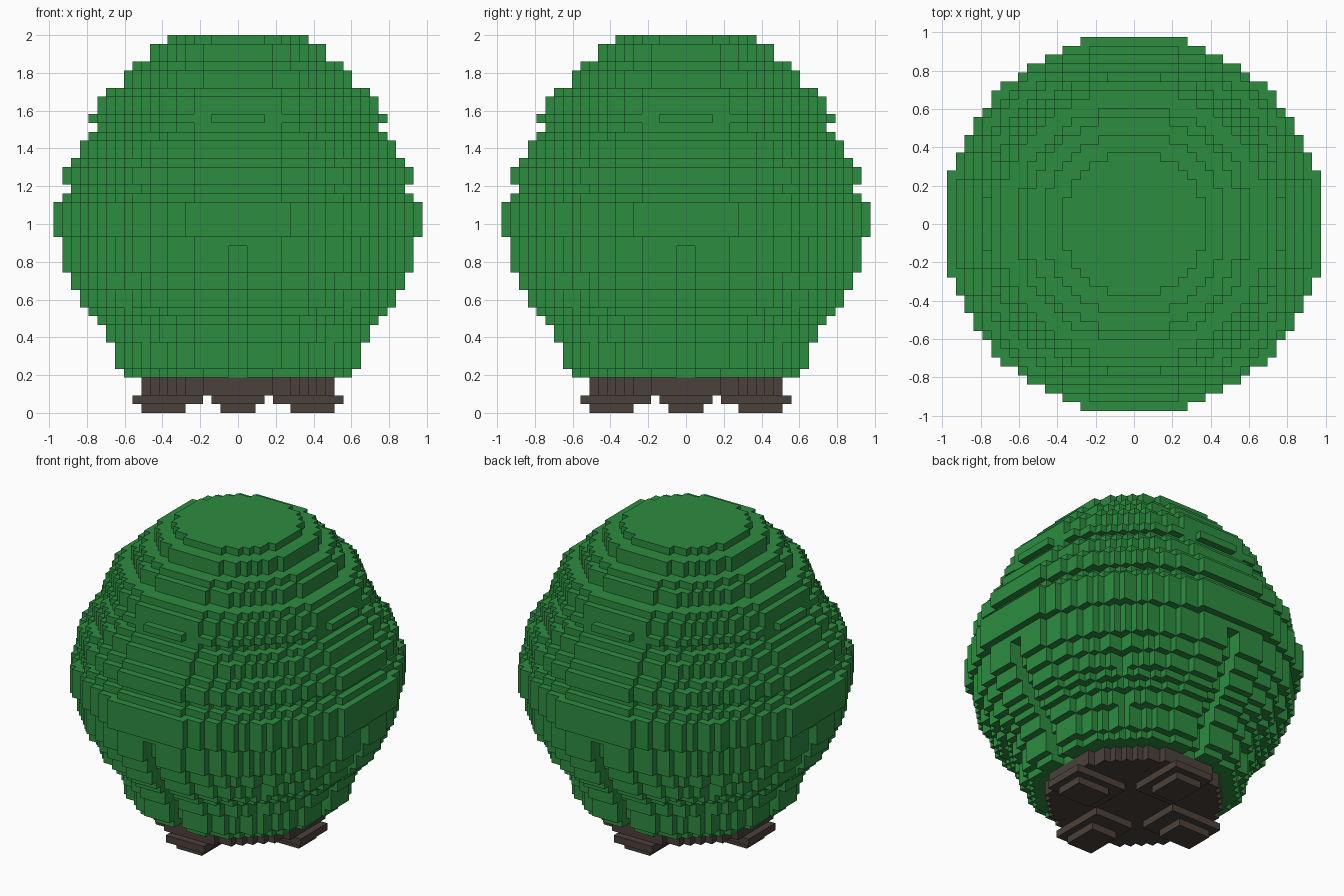
import bpy
import bmesh
from itertools import product

cube = bpy.data.objects.get("Cube")
if cube:
    bpy.data.objects.remove(cube, do_unlink=True)

V = 2 / 43  # block size


def material(name, rgb):
    mat = bpy.data.materials.new(name)
    mat.use_nodes = True
    mat.diffuse_color = (*rgb, 1)
    mat.node_tree.nodes["Principled BSDF"].inputs["Base Color"].default_value = (*rgb, 1)
    return mat


def disc(radius, k):
    """Blocks of one round layer, centred on the axis."""
    n = int(radius) + 1
    return {(i, j, k) for i in range(-n, n) for j in range(-n, n)
            if (i + .5) ** 2 + (j + .5) ** 2 < radius ** 2}


def block_object(name, cells, mat):
    """Mesh only the outer faces of a set of unit blocks."""
    bm = bmesh.new()
    verts = {}

    def vert(p):
        if p not in verts:
            verts[p] = bm.verts.new([c * V for c in p])
        return verts[p]

    for cell in sorted(cells):
        for axis, side in product(range(3), (0, 1)):
            step = list(cell)
            step[axis] += 2 * side - 1
            if tuple(step) in cells:
                continue
            u, w = (axis + 1) % 3, (axis + 2) % 3
            ring = []
            for a, b in ((0, 0), (1, 0), (1, 1), (0, 1)):
                p = list(cell)
                p[axis] += side
                p[u] += a
                p[w] += b
                ring.append(vert(tuple(p)))
            bm.faces.new(ring if side else ring[::-1])
    mesh = bpy.data.meshes.new(name)
    bm.to_mesh(mesh)
    bm.free()
    mesh.materials.append(mat)
    obj = bpy.data.objects.new(name, mesh)
    bpy.context.collection.objects.link(obj)
    return obj


green = material("leaf green", (.026, .262, .052))
brown = material("bark brown", (.07, .053, .042))

# Foliage: stacked round layers given as (radius, number of layers)
layers = [(13, 1), (14, 3), (15, 2), (16, 1), (17, 1), (18, 2), (19, 2), (20, 4),
          (21, 4), (20, 1), (19, 1), (20, 2), (19, 1), (18, 2), (17, 1), (16, 1),
          (16.6, 1), (16, 2), (15, 1), (13, 2), (12, 1), (10, 2), (8, 1)]
foliage = set()
k = 4
for radius, count in layers:
    for _ in range(count):
        layer = disc(radius + .24, k)
        # Vertical grooves in the lower half, on the axes and the diagonals
        if k < 19:
            core = disc(radius - 1.76, k)
            inner = disc(radius - .76, k)
            layer = {c for c in layer if not (
                (min(abs(c[0] + .5), abs(c[1] + .5)) < 1 and c not in core) or
                (abs(abs(c[0] + .5) - abs(c[1] + .5)) < 1 and c not in inner))}
        foliage |= layer
        k += 1
block_object("foliage", foliage, green)

# Trunk: a round slab on four stepped roots
trunk = disc(11.24, 2) | disc(11.24, 3)
for level, start, end, half in ((0, 6, 11, 2), (1, 4, 12, 3)):
    for r, s in product(range(start, end), range(-half, half)):
        trunk |= {(r, s, level), (-r - 1, s, level), (s, r, level), (s, -r - 1, level)}
block_object("trunk", trunk, brown)
